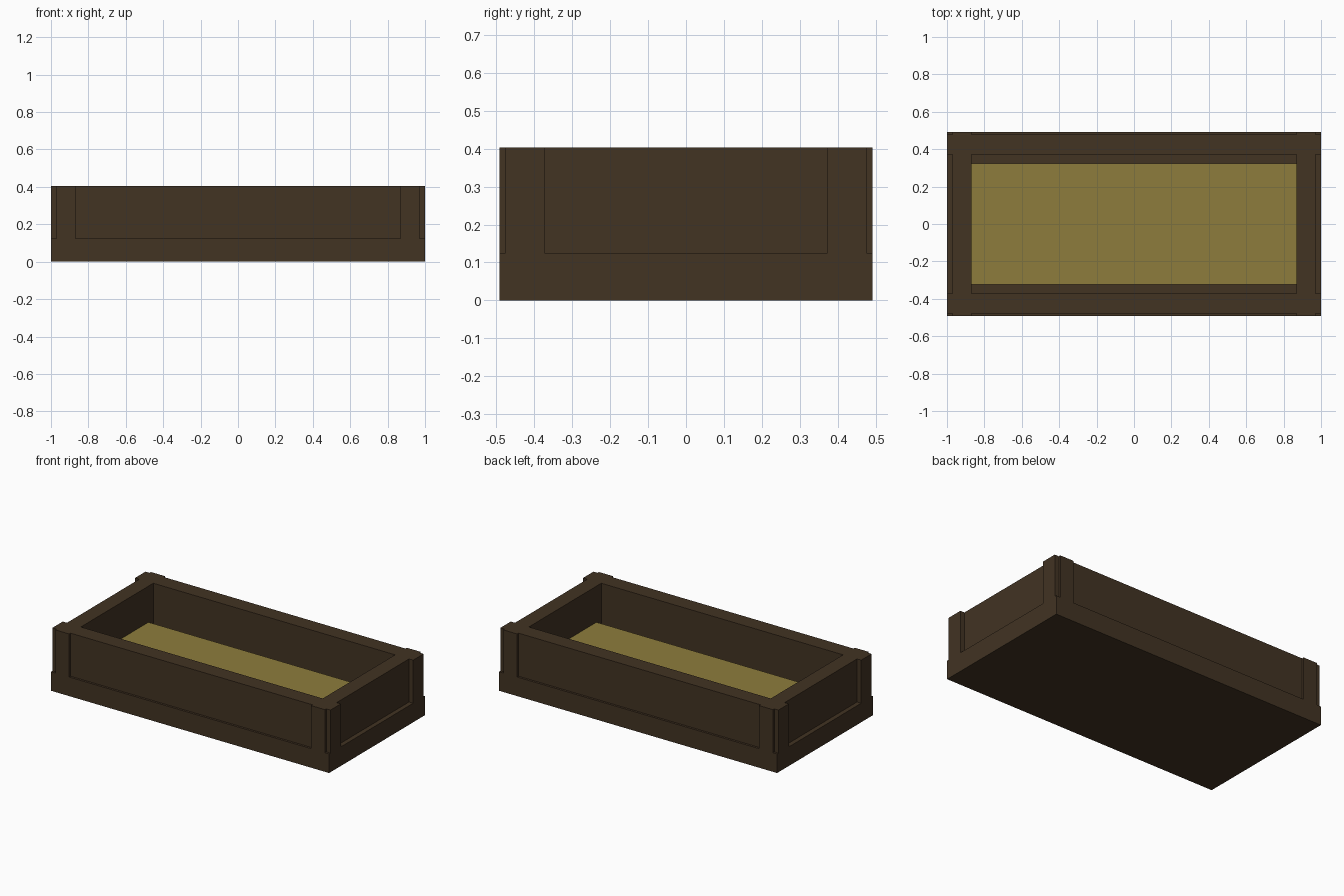
import bpy
import bmesh

if "Cube" in bpy.data.objects:
    bpy.data.objects.remove(bpy.data.objects["Cube"], do_unlink=True)


def material(name, rgb):
    mat = bpy.data.materials.new(name)
    mat.use_nodes = True
    color = (*rgb, 1.0)
    mat.diffuse_color = color
    mat.node_tree.nodes["Principled BSDF"].inputs["Base Color"].default_value = color
    return mat


def finish(name, bm, mat):
    bmesh.ops.recalc_face_normals(bm, faces=bm.faces)
    mesh = bpy.data.meshes.new(name)
    bm.to_mesh(mesh)
    bm.free()
    mesh.materials.append(mat)
    obj = bpy.data.objects.new(name, mesh)
    bpy.context.collection.objects.link(obj)
    return obj


def box(name, half_x, half_y, z0, z1, mat):
    bm = bmesh.new()
    bmesh.ops.create_cube(bm, size=1)
    for v in bm.verts:
        v.co.x *= 2 * half_x
        v.co.y *= 2 * half_y
        v.co.z = z1 if v.co.z > 0 else z0
    return finish(name, bm, mat)


def mirrored_loop(quarter):
    """Repeat a quarter outline around all four corners."""
    points = []
    for sx, sy in ((1, 1), (1, -1), (-1, -1), (-1, 1)):
        part = [(x * sx, y * sy) for x, y in quarter]
        points += part if sx * sy > 0 else part[::-1]
    return points


WOOD = material("dark wood", (0.054, 0.033, 0.0165))
STRAW = material("straw yellow", (0.27, 0.203, 0.046))

HX, HY = 1.0, 0.492          # outer half sizes
PX, PY = 0.97, 0.478         # recessed panel planes
IX, IY = 0.87, 0.372         # inside of the walls
BASE, TOP = 0.124, 0.404

# Solid plinth
box("base", HX, HY, 0, BASE, WOOD)

# Walls: recessed panels between notched corner posts
outer = mirrored_loop([(IX, PY), (IX, HY), (PX, HY), (PX, PY),
                       (HX, PY), (HX, IY), (PX, IY)])
inner = mirrored_loop([(IX, IY)])
bm = bmesh.new()
edges = []
for loop in (outer, inner):
    verts = [bm.verts.new((x, y, TOP)) for x, y in loop]
    edges += [bm.edges.new((a, b)) for a, b in zip(verts, verts[1:] + verts[:1])]
bmesh.ops.triangle_fill(bm, edges=edges, use_beauty=True)
bmesh.ops.dissolve_limit(bm, angle_limit=0.01, verts=bm.verts, edges=bm.edges)
rim = [e for e in bm.edges if e.is_boundary]
walls = bmesh.ops.extrude_edge_only(bm, edges=rim)
for item in walls["geom"]:
    if isinstance(item, bmesh.types.BMVert):
        item.co.z = BASE
finish("walls", bm, WOOD)

# Bedding slab, with a gap along the long walls
box("bedding", IX, 0.323, BASE, 0.169, STRAW)
